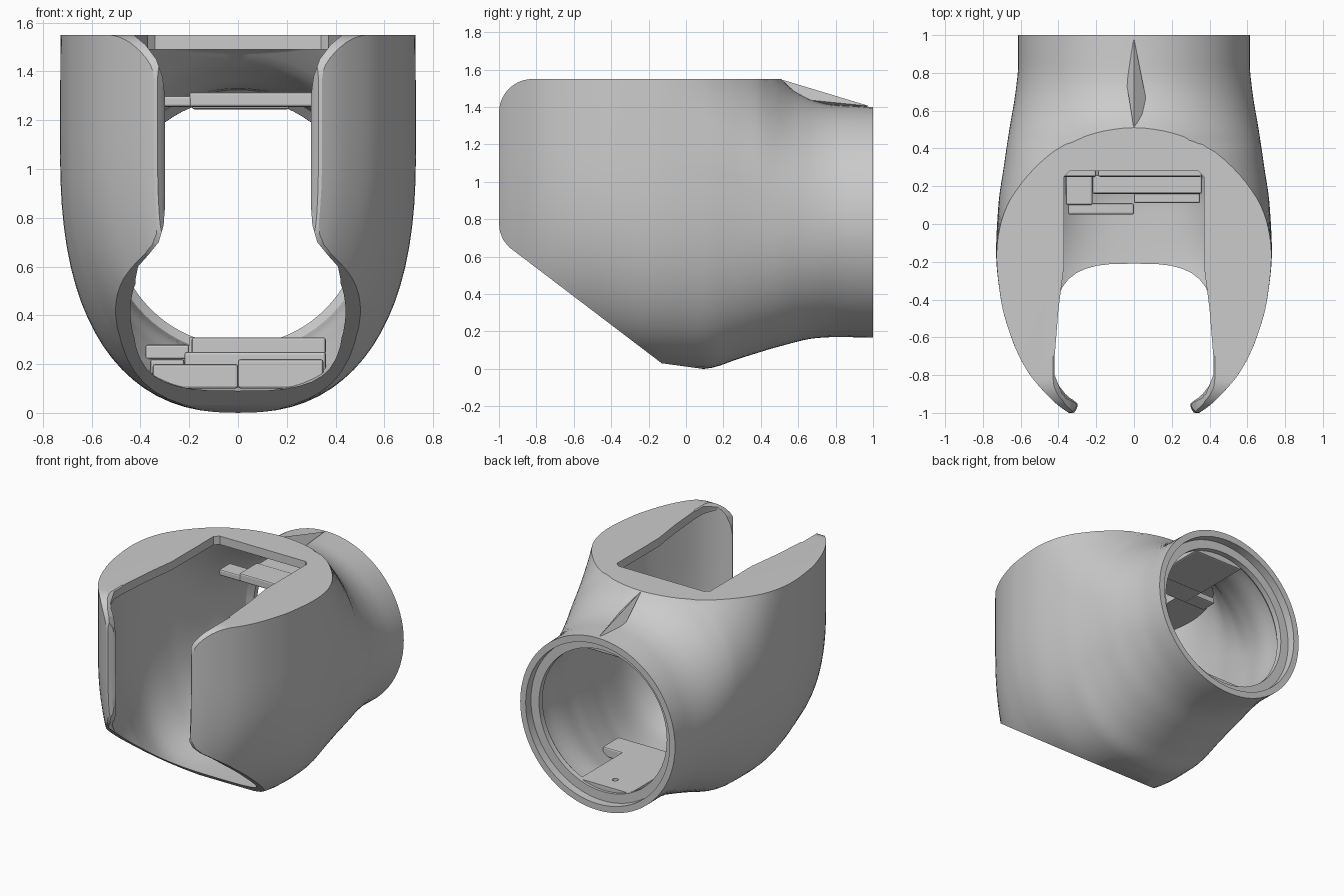
import bpy, bmesh, math
from mathutils import Matrix

if "Cube" in bpy.data.objects:
    bpy.data.objects.remove(bpy.data.objects["Cube"])


def curve(table, y):
    """Smooth monotone interpolation of (y, value) keys."""
    if y <= table[0][0]:
        return table[0][1]
    if y >= table[-1][0]:
        return table[-1][1]
    slopes = [(b[1] - a[1]) / (b[0] - a[0]) for a, b in zip(table, table[1:])]
    i = max(j for j in range(len(slopes)) if table[j][0] <= y)

    def tangent(j):
        if j == 0 or j == len(slopes):
            return slopes[min(j, len(slopes) - 1)]
        a, b = slopes[j - 1], slopes[j]
        return 0 if a * b <= 0 else 2 * a * b / (a + b)
    h = table[i + 1][0] - table[i][0]
    t = (y - table[i][0]) / h
    return ((2*t**3 - 3*t*t + 1) * table[i][1] + (t**3 - 2*t*t + t) * h * tangent(i)
            + (3*t*t - 2*t**3) * table[i + 1][1] + (t**3 - t*t) * h * tangent(i + 1))


def make_object(name, bm):
    bmesh.ops.recalc_face_normals(bm, faces=bm.faces)
    me = bpy.data.meshes.new(name)
    bm.to_mesh(me)
    bm.free()
    ob = bpy.data.objects.new(name, me)
    bpy.context.collection.objects.link(ob)
    return ob


def loft(name, ys, width, centre, bottom, power, top_k, cap, n=20):
    """Solid of cross-sections along y: superellipse below, ellipse cut at cap above."""
    bm = bmesh.new()
    rings = []
    for y in ys:
        w, zc, zb = curve(width, y), curve(centre, y), curve(bottom, y)
        p, H = curve(power, y), 1 / curve(top_k, y)
        tmax = math.asin(min(1, (cap - zc) / H))
        half = []
        for i in range(n + 1):
            a = math.pi / 2 * (1 - i / n)
            half.append((w * max(0, math.cos(a)) ** (2 / p),
                         zc - (zc - zb) * math.sin(a) ** (2 / p)))
        half[0] = (0, zb)
        for i in range(1, n + 1):
            t = tmax * i / n
            half.append((max(.002, w * math.cos(t)), zc + H * math.sin(t)))
        pts = half + [(-x, z) for x, z in reversed(half[1:])]
        rings.append([bm.verts.new((x, y, z)) for x, z in pts])
    for a, b in zip(rings, rings[1:]):
        for i in range(len(a)):
            j = (i + 1) % len(a)
            bm.faces.new((a[i], a[j], b[j], b[i]))
    bm.faces.new(rings[0])
    bm.faces.new(rings[-1])
    return make_object(name, bm)


def prism(name, pts, offset):
    """Extrude a polygon of 3D points along offset."""
    bm = bmesh.new()
    face = bm.faces.new([bm.verts.new(p) for p in pts])
    new = bmesh.ops.extrude_face_region(bm, geom=[face])
    bmesh.ops.translate(bm, vec=offset,
                        verts=[v for v in new['geom'] if isinstance(v, bmesh.types.BMVert)])
    return make_object(name, bm)


def cylinder(name, r, y0, y1, z):
    return prism(name, [(r * math.cos(i * math.tau / 80), y0, z + r * math.sin(i * math.tau / 80))
                        for i in range(80)], (0, y1 - y0, 0))


def box(name, x0, x1, y0, y1, z0, z1, bevel=.01):
    ob = prism(name, [(x0, y0, z0), (x1, y0, z0), (x1, y1, z0), (x0, y1, z0)], (0, 0, z1 - z0))
    if bevel:
        m = ob.modifiers.new("bevel", 'BEVEL')
        m.width, m.segments = bevel, 2
    return ob


def boolean(ob, cutter, op):
    m = ob.modifiers.new(op, 'BOOLEAN')
    m.object, m.operation, m.solver = cutter, op, 'EXACT'
    bpy.context.view_layer.objects.active = ob
    bpy.ops.object.modifier_apply(modifier=m.name)
    bpy.data.objects.remove(cutter)


def arc(cy, cz, r, a0, a1, n=10):
    return [(cy + r * math.cos(math.radians(a0 + (a1 - a0) * i / n)),
             cz + r * math.sin(math.radians(a0 + (a1 - a0) * i / n))) for i in range(n + 1)]


# Outer body blending from the horseshoe front into the round rear tube
lips = [-1.03, -1.015, -1, -.985, -.97, -.955, -.94, -.92]
steps = [-.9 + .04 * i for i in range(48)] + [1.02]
centre = [(.0, 1.1), (.1, 1.09), (.2, 1.06), (.3, 1.0), (.4, .95), (.5, .88), (.6, .84),
          (.7, .80), (.8, .785), (1, .783)]
shell = loft(
    "joint_housing", lips + steps,
    width=[(-1.03, .28), (-1, .345), (-.93, .435), (-.77, .57), (-.6, .65), (-.4, .705), (-.15, .73),
           (.1, .718), (.3, .69), (.5, .66), (.7, .627), (.85, .613), (1.02, .613)],
    centre=centre,
    bottom=[(-1, .2), (-.5, .085), (-.13, .01), (.09, 0), (.3, .06), (.5, .12), (.7, .165),
            (.8, .17), (1, .167)],
    power=[(-.5, 2.35), (-.2, 2.5), (.1, 2.45), (.8, 2)],
    top_k=[(-.4, .05), (-.15, .2), (0, .5), (.1, .78), (.2, 1.04), (.3, 1.19), (.4, 1.34),
           (.5, 1.47), (.6, 1.58), (.7, 1.59), (.8, 1.6), (1, 1.62)],
    cap=1.62)

# Side profile: flat top, rounded front corners, sloping underside
side = ([(1, -.1), (1, 1.55)] + arc(-.82, 1.37, .18, 90, 180)
        + [(-1, .78), (-.995, .735), (-.978, .69), (-.945, .65), (-.13, .03), (.09, 0), (.15, -.1)])
boolean(shell, prism("side_profile", [(-1, y, z) for y, z in side], (2, 0, 0)), 'INTERSECT')

# Hollow inside following the shell, narrowing to a ring at the tube mouth
cavity = loft(
    "cavity", [-1.06] + lips[1:] + steps + [1.06],
    width=[(-1.06, .36), (-1, .33), (-.955, .30), (-.93, .345), (-.9, .39), (-.8, .475), (-.6, .565),
           (-.4, .627), (-.15, .657), (.1, .645), (.3, .615), (.5, .585), (.7, .552), (.85, .545),
           (.9, .506), (1, .506)],
    centre=centre,
    bottom=[(-1, .27), (-.5, .15), (-.2, .09), (.09, .085), (.3, .13), (.5, .19), (.7, .235),
            (.85, .24), (.9, .277)],
    power=[(-.5, 2.7), (-.2, 3.1), (.1, 2.7), (.8, 2)],
    top_k=[(-.3, .1), (-.15, .3), (0, .7), (.1, 1.0), (.2, 1.25), (.3, 1.5), (.4, 1.7), (.5, 1.8),
           (.6, 1.83), (.85, 1.84), (.9, 1.976)],
    cap=1.49)
boolean(shell, cavity, 'DIFFERENCE')

# Slot open through the top and the front
right = [(.34, .28), (.37, .25), (.37, -.22), (.4, -.45), (.42, -.7), (.42, -.8), (.38, -.9),
         (.30, -.955), (.345, -1.05)]
slot = [(x, y, 1.4) for x, y in right] + [(-x, y, 1.4) for x, y in reversed(right)]
boolean(shell, prism("slot", slot, (0, 0, .3)), 'DIFFERENCE')

# Rounded outline of the front opening
edge = [(.42, .5), (.42, .55), (.41, .6), (.37, .645), (.325, .70), (.305, .77), (.299, .85),
        (.299, 1.3), (.31, 1.38), (.335, 1.45), (.38, 1.51), (.44, 1.56), (.44, 1.7)]
front = [(x, -1.1, z) for x, z in edge] + [(-x, -1.1, z) for x, z in reversed(edge)]
boolean(shell, prism("front_opening", front, (0, .4, 0)), 'DIFFERENCE')

# Stepped seat in the tube mouth
boolean(shell, cylinder("mouth_step", .57, .94, 1.1, .783), 'DIFFERENCE')
bpy.ops.object.select_all(action='DESELECT')
shell.select_set(True)
bpy.context.view_layer.objects.active = shell
bpy.ops.object.shade_smooth_by_angle(angle=math.radians(30))

# Lower mounting plate with a screw hole, and the stepped ledges in front of it
plate = box("lower_plate", -.2, .2, .42, .92, .225, .31, 0)
hole = cylinder("hole", .02, -.2, .2, 0)
hole.data.transform(Matrix.Translation((0, .8, .3)) @ Matrix.Rotation(math.pi / 2, 4, 'X'))
boolean(plate, hole, 'DIFFERENCE')
box("lower_rail", -.19, .36, .25, .43, .24, .31)
box("lower_ledge", -.22, .36, .16, .26, .17, .25)
box("lower_strip", 0, .35, .11, .17, .1, .22)
box("lower_tab", -.35, 0, .05, .11, .1, .2)
box("lower_corner", -.36, -.22, .1, .26, .15, .22)
box("lower_side_rail", -.38, -.2, .25, .43, .22, .28)

# Upper mounting bracket with an arm towards the tube mouth
box("upper_plate", -.2, .34, .3, .5, 1.255, 1.315)
box("upper_side_rail", -.36, -.19, .3, .42, 1.255, 1.30)
box("upper_arm", -.19, .21, .48, .9, 1.245, 1.31)

# Small creased ridge on top of the neck
bm = bmesh.new()
a, b, c, d = [bm.verts.new(p) for p in
              ((0, .5, 1.55), (0, .98, 1.405), (.09, .53, 1.45), (-.045, .78, 1.39))]
for f in ((a, b, c), (a, b, d), (a, c, d), (b, c, d)):
    bm.faces.new(f)
make_object("neck_ridge", bm)
